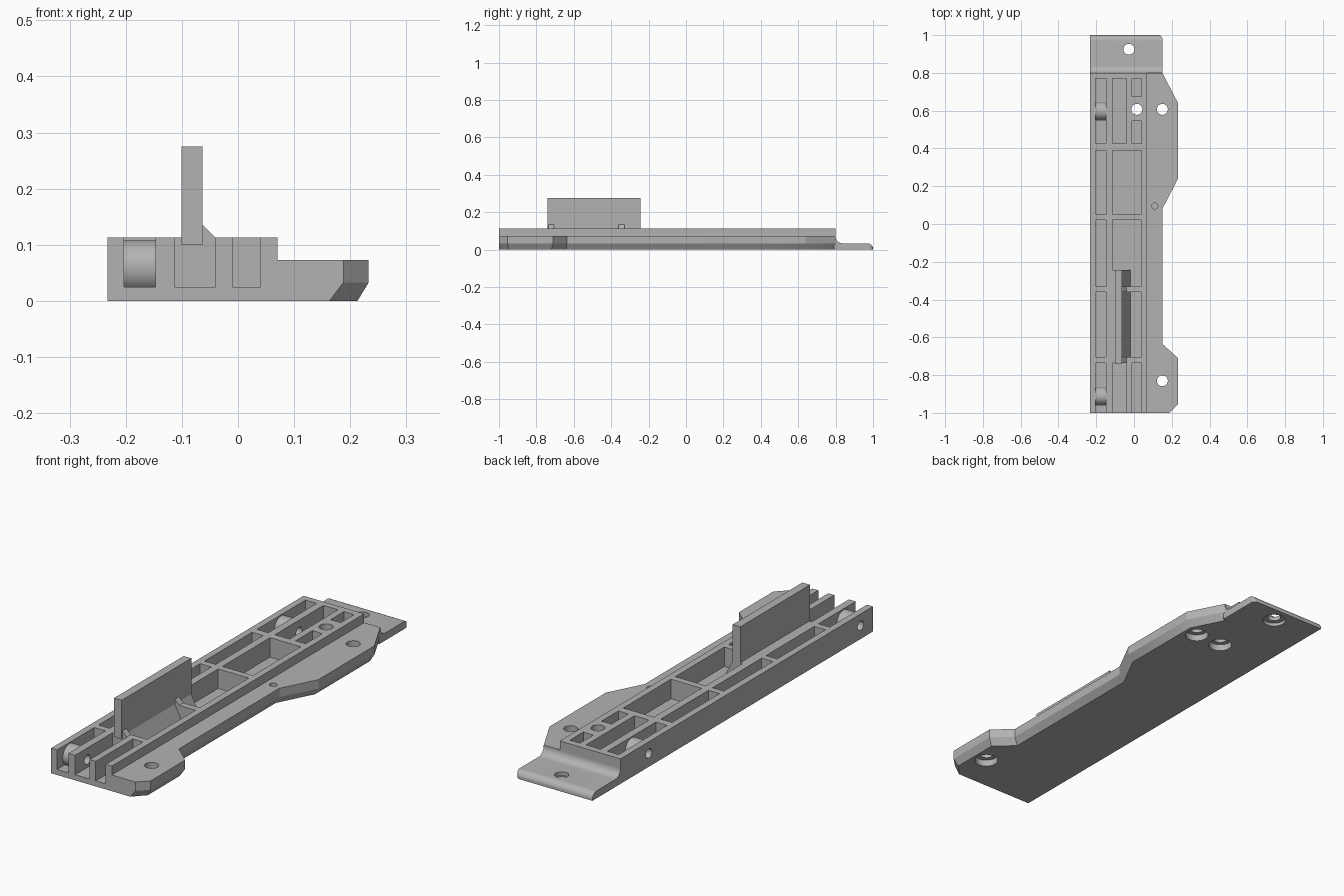
import bpy, bmesh, math
from mathutils import Matrix, Vector

if "Cube" in bpy.data.objects:
    bpy.data.objects.remove(bpy.data.objects["Cube"])

grey = bpy.data.materials.new("plain grey")
grey.use_nodes = True
grey.diffuse_color = (0.45, 0.45, 0.45, 1)
grey.node_tree.nodes["Principled BSDF"].inputs["Base Color"].default_value = grey.diffuse_color

TOP, FLANGE, FLOOR = 0.113, 0.073, 0.025
LEFT, BACK = -0.233, 0.8


def finish(name, bm):
    bmesh.ops.recalc_face_normals(bm, faces=bm.faces)
    mesh = bpy.data.meshes.new(name)
    bm.to_mesh(mesh)
    bm.free()
    mesh.materials.append(grey)
    obj = bpy.data.objects.new(name, mesh)
    bpy.context.collection.objects.link(obj)
    return obj


def loft(name, rings):
    """Closed solid through rings with equal point counts."""
    bm = bmesh.new()
    loops = [[bm.verts.new(p) for p in ring] for ring in rings]
    for a, b in zip(loops, loops[1:]):
        for i in range(len(a)):
            j = (i + 1) % len(a)
            bm.faces.new((a[i], a[j], b[j], b[i]))
    bm.faces.new(loops[0])
    bm.faces.new(loops[-1])
    return finish(name, bm)


def box(name, x0, x1, y0, y1, z0, z1):
    ring = [(x0, y0), (x1, y0), (x1, y1), (x0, y1)]
    return loft(name, [[(x, y, z) for x, y in ring] for z in (z0, z1)])


def prism_y(name, profile, y0, y1):
    return loft(name, [[(x, y, z) for x, z in profile] for y in (y0, y1)])


def rod(name, start, end, radius):
    a, b = Vector(start), Vector(end)
    turn = (b - a).to_track_quat('Z', 'Y').to_matrix().to_4x4()
    bm = bmesh.new()
    bmesh.ops.create_cone(bm, cap_ends=True, segments=40, radius1=radius, radius2=radius,
                          depth=(b - a).length, matrix=Matrix.Translation((a + b) / 2) @ turn)
    return finish(name, bm)


def combine(tool, operation):
    mod = body.modifiers.new(tool.name, 'BOOLEAN')
    mod.operation, mod.solver, mod.object = operation, 'EXACT', tool
    bpy.context.view_layer.objects.active = body
    bpy.ops.object.modifier_apply(modifier=mod.name)
    bpy.data.objects.remove(tool)


def add(tool):
    combine(tool, 'UNION')


def cut(tool):
    combine(tool, 'DIFFERENCE')


# Flange with two mounting lobes and a chamfered lower edge
upper = [(0.188, -1), (0.233, -0.955), (0.233, -0.71), (0.15, -0.635),
         (0.15, 0.08), (0.233, 0.24), (0.233, 0.64), (0.15, BACK)]
lower = [(0.163, -1), (0.213, -0.947), (0.213, -0.72), (0.13, -0.643),
         (0.13, 0.085), (0.213, 0.245), (0.213, 0.635), (0.13, BACK)]
ends = [(LEFT, BACK), (LEFT, -1)]
body = loft("rail_body", [[(x, y, z) for x, y in pts + ends]
                          for pts, z in ((lower, 0), (upper, 0.033), (upper, FLANGE))])

# Raised rail block
add(box("rail_block", LEFT, 0.07, -1, BACK, 0, TOP))

# Thin rear tongue with a filleted root and rounded tip
steps = [math.radians(a) for a in range(0, 91, 10)]
profile = [(0.79, 0), (1, 0)]
profile += [(0.97 + 0.03 * math.cos(a), 0.004 + 0.03 * math.sin(a)) for a in steps]
profile += [(0.836 - 0.036 * math.sin(a), 0.07 - 0.036 * math.cos(a)) for a in steps]
profile.append((0.79, 0.07))
add(loft("rear_tongue", [[(x, y, z) for y, z in profile] for x in (LEFT, 0.15)]))
corner = [(0.13 + 0.02 * math.cos(a), 0.98 + 0.02 * math.sin(a)) for a in steps]
corner += [(0.13, 1.1), (0.2, 1.1), (0.2, 0.98)]
cut(loft("tongue_corner", [[(x, y, z) for x, y in corner] for z in (-0.1, 0.1)]))

# Open pockets between the ribs
outer, middle, inner, wide = (-0.203, -0.147), (-0.113, -0.04), (-0.01, 0.04), (-0.113, 0.04)
pockets = [(outer, 0.425, 0.77), (outer, 0.05, 0.39), (outer, -0.33, 0.02),
           (outer, -0.705, -0.36), (outer, -1.1, -0.735),
           (middle, 0.425, 0.77), (middle, -1.1, -0.735),
           (inner, 0.675, 0.77), (inner, 0.425, 0.545), (inner, -1.1, -0.735),
           (wide, 0.05, 0.39), (wide, -0.243, 0.02)]
for (x0, x1), y0, y1 in pockets:
    cut(box("pocket", x0, x1, y0, y1, FLOOR, 0.2))

# Pockets beside the upright plate, with a sloping wall
slope = [(-0.063, 0.2), (0.04, 0.2), (0.04, FLOOR), (-0.018, FLOOR), (-0.063, TOP)]
for y0, y1 in ((-0.33, -0.2), (-0.705, -0.36)):
    cut(prism_y("sloped_pocket", slope, y0, y1))

# Upright plate and its small gussets
add(box("upright_plate", -0.101, -0.063, -0.74, -0.243, 0.1, 0.275))
gusset = [(-0.07, 0.1), (-0.041, 0.1), (-0.041, TOP), (-0.063, 0.135), (-0.07, 0.135)]
for y0, y1 in ((-0.735, -0.705), (-0.36, -0.33)):
    add(prism_y("gusset", gusset, y0, y1))

# Cross-drilled round bosses in the outer channel
for y in (-0.912, 0.597):
    add(rod("pin_boss", (-0.21, y, 0.06), (-0.14, y, 0.06), 0.048))
    cut(rod("pin_hole", (-0.3, y, 0.06), (-0.08, y, 0.06), 0.021))

# Counterbored screw holes
for x, y, depth in ((0.15, 0.607, 0.03), (0.015, 0.607, 0.03),
                    (0.15, -0.83, 0.03), (-0.027, 0.925, 0.015)):
    cut(rod("screw_hole", (x, y, -0.1), (x, y, 0.3), 0.029))
    cut(rod("counterbore", (x, y, -0.1), (x, y, depth), 0.05))

# Small blind locating hole
cut(rod("locating_hole", (0.11, 0.095, 0.03), (0.11, 0.095, 0.2), 0.016))

bpy.ops.object.select_all(action='DESELECT')
body.select_set(True)
bpy.context.view_layer.objects.active = body
bpy.ops.object.shade_smooth_by_angle(angle=math.radians(25))
